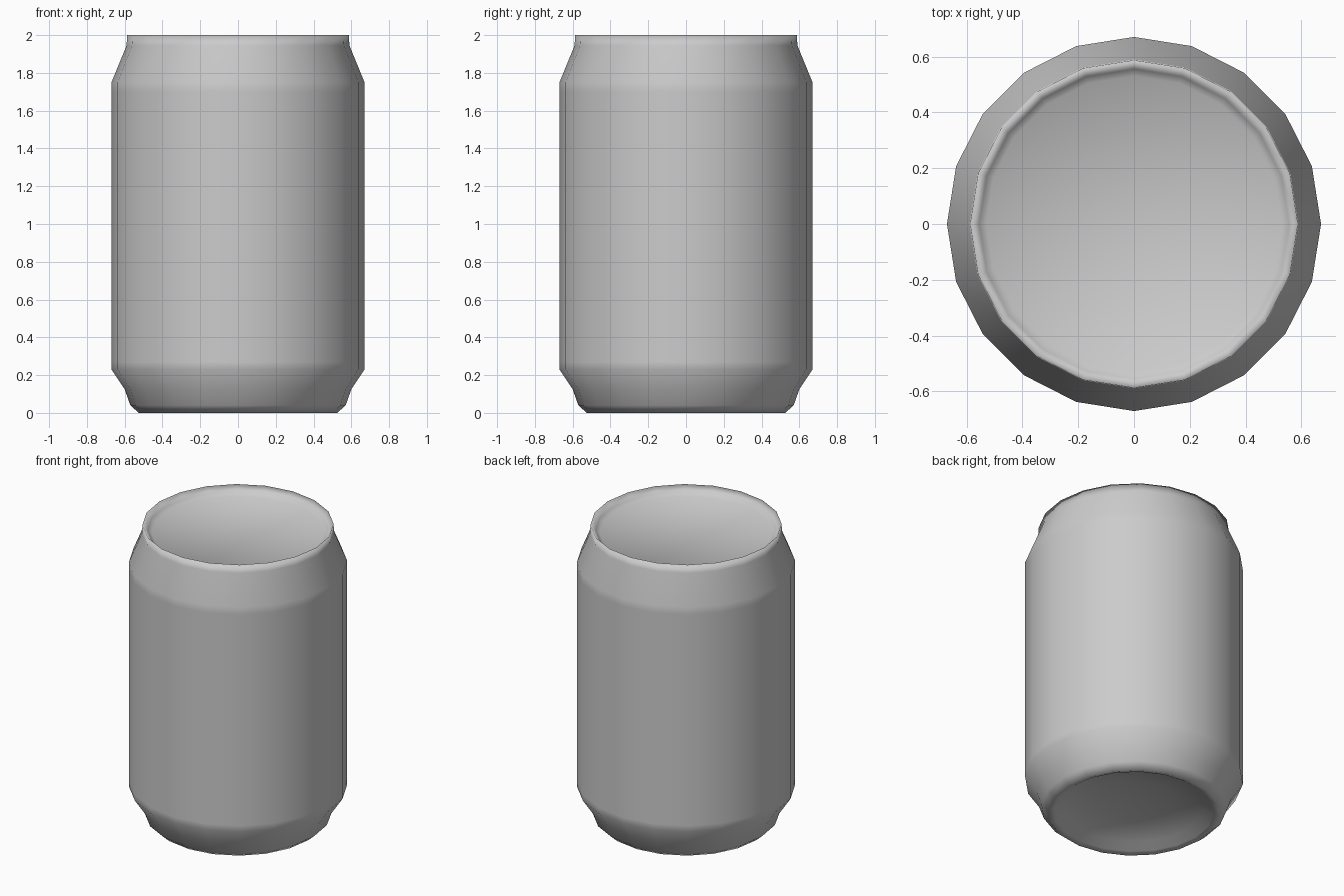
import bpy, bmesh
from math import cos, sin, tau

if "Cube" in bpy.data.objects:
    bpy.data.objects.remove(bpy.data.objects["Cube"])

SIDES = 20


def lathe(name, profile):
    """Revolve a (radius, z) profile around z; a zero radius closes to a pole."""
    bm = bmesh.new()
    rings = []
    for r, z in profile:
        if r == 0:
            rings.append([bm.verts.new((0, 0, z))] * SIDES)
        else:
            rings.append([bm.verts.new((r * cos(tau * i / SIDES), r * sin(tau * i / SIDES), z))
                          for i in range(SIDES)])
    for a, b in zip(rings, rings[1:]):
        for i in range(SIDES):
            j = (i + 1) % SIDES
            corners = list(dict.fromkeys((a[i], a[j], b[j], b[i])))
            bm.faces.new(corners).smooth = True
    mesh = bpy.data.meshes.new(name)
    bm.to_mesh(mesh)
    bm.free()
    obj = bpy.data.objects.new(name, mesh)
    bpy.context.collection.objects.link(obj)
    return obj


# One closed shell: domed underside, foot, body wall, neck, rim, sunken lid
lathe("drink_can", [
    (0, 0.10), (0.25, 0.085), (0.43, 0.045),             # concave underside
    (0.49, 0.01), (0.525, 0.0), (0.57, 0.04),            # foot ring
    (0.60, 0.125), (0.67, 0.23), (0.67, 0.27),           # lower taper
    (0.67, 1.70), (0.67, 1.75),                          # straight wall
    (0.59, 1.945), (0.587, 2.0),                         # neck and rim
    (0.555, 1.965), (0.53, 1.945), (0, 1.945),           # rim inside and lid
])
